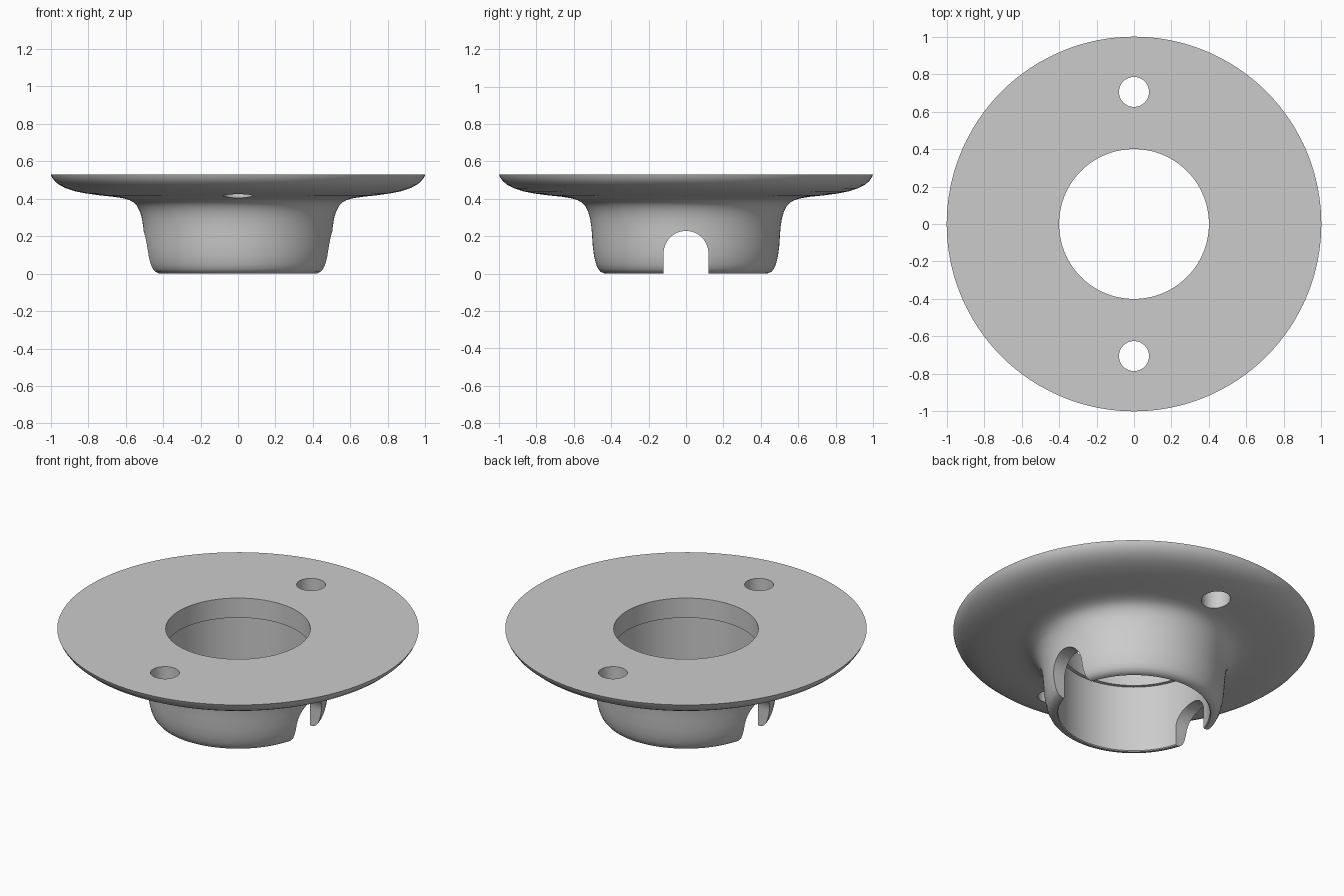
import bpy, bmesh, math
from mathutils import Matrix

if "Cube" in bpy.data.objects:
    bpy.data.objects.remove(bpy.data.objects["Cube"])

grey = bpy.data.materials.new("light grey")
grey.diffuse_color = (0.6, 0.6, 0.6, 1)
grey.use_nodes = True
grey.node_tree.nodes["Principled BSDF"].inputs["Base Color"].default_value = grey.diffuse_color


def make_object(name, bm):
    bmesh.ops.recalc_face_normals(bm, faces=bm.faces[:])
    mesh = bpy.data.meshes.new(name)
    bm.to_mesh(mesh)
    bm.free()
    ob = bpy.data.objects.new(name, mesh)
    bpy.context.collection.objects.link(ob)
    mesh.materials.append(grey)
    return ob


def lathe(name, profile, segments):
    bm = bmesh.new()
    rings = []
    for i in range(segments):
        a = 2 * math.pi * i / segments
        rings.append([bm.verts.new((r * math.cos(a), r * math.sin(a), z)) for r, z in profile])
    n = len(profile)
    for i in range(segments):
        a, b = rings[i], rings[(i + 1) % segments]
        for j in range(n):
            k = (j + 1) % n
            bm.faces.new((a[j], b[j], b[k], a[k]))
    return make_object(name, bm)


def cut(target, cutter):
    cutter.hide_render = True
    mod = target.modifiers.new("cut", 'BOOLEAN')
    mod.operation = 'DIFFERENCE'
    mod.solver = 'EXACT'
    mod.object = cutter
    bpy.context.view_layer.objects.active = target
    bpy.ops.object.modifier_apply(modifier=mod.name)
    bpy.data.objects.remove(cutter)


# Flange and collar: one revolved section with a stepped bore
profile = [
    (0.40, 0.53), (0.40, 0.41), (0.42, 0.41), (0.42, 0.005), (0.425, 0.0),
    (0.44, 0.002), (0.457, 0.01), (0.47, 0.025), (0.481, 0.05), (0.491, 0.09),
    (0.498, 0.14), (0.502, 0.20), (0.506, 0.25), (0.513, 0.295), (0.523, 0.33),
    (0.538, 0.36), (0.557, 0.38), (0.58, 0.393), (0.615, 0.403), (0.67, 0.411),
    (0.74, 0.418), (0.81, 0.428), (0.87, 0.44), (0.92, 0.456), (0.955, 0.474),
    (0.98, 0.495), (0.994, 0.515), (1.0, 0.53),
]
flange = lathe("flanged_collar", profile, 128)

# Two screw holes through the flange, front and back
for y in (-0.705, 0.705):
    bm = bmesh.new()
    bmesh.ops.create_cone(bm, cap_ends=True, segments=48, radius1=0.08, radius2=0.08,
                          depth=0.6, matrix=Matrix.Translation((0, y, 0.5)))
    cut(flange, make_object("screw_hole_cutter", bm))

# Round-topped slot across the collar, left to right
outline = [(-0.12, -0.1)]
outline += [(-0.12 * math.cos(math.pi * i / 24), 0.108 + 0.12 * math.sin(math.pi * i / 24))
            for i in range(25)]
outline.append((0.12, -0.1))
bm = bmesh.new()
face = bm.faces.new([bm.verts.new((-0.8, y, z)) for y, z in outline])
side = bmesh.ops.extrude_face_region(bm, geom=[face])
bmesh.ops.translate(bm, vec=(1.6, 0, 0),
                    verts=[v for v in side["geom"] if isinstance(v, bmesh.types.BMVert)])
cut(flange, make_object("slot_cutter", bm))

# Smooth the curved skin, keep the machined edges crisp
bpy.ops.object.select_all(action='DESELECT')
flange.select_set(True)
bpy.context.view_layer.objects.active = flange
bpy.ops.object.shade_smooth_by_angle(angle=math.radians(30))
